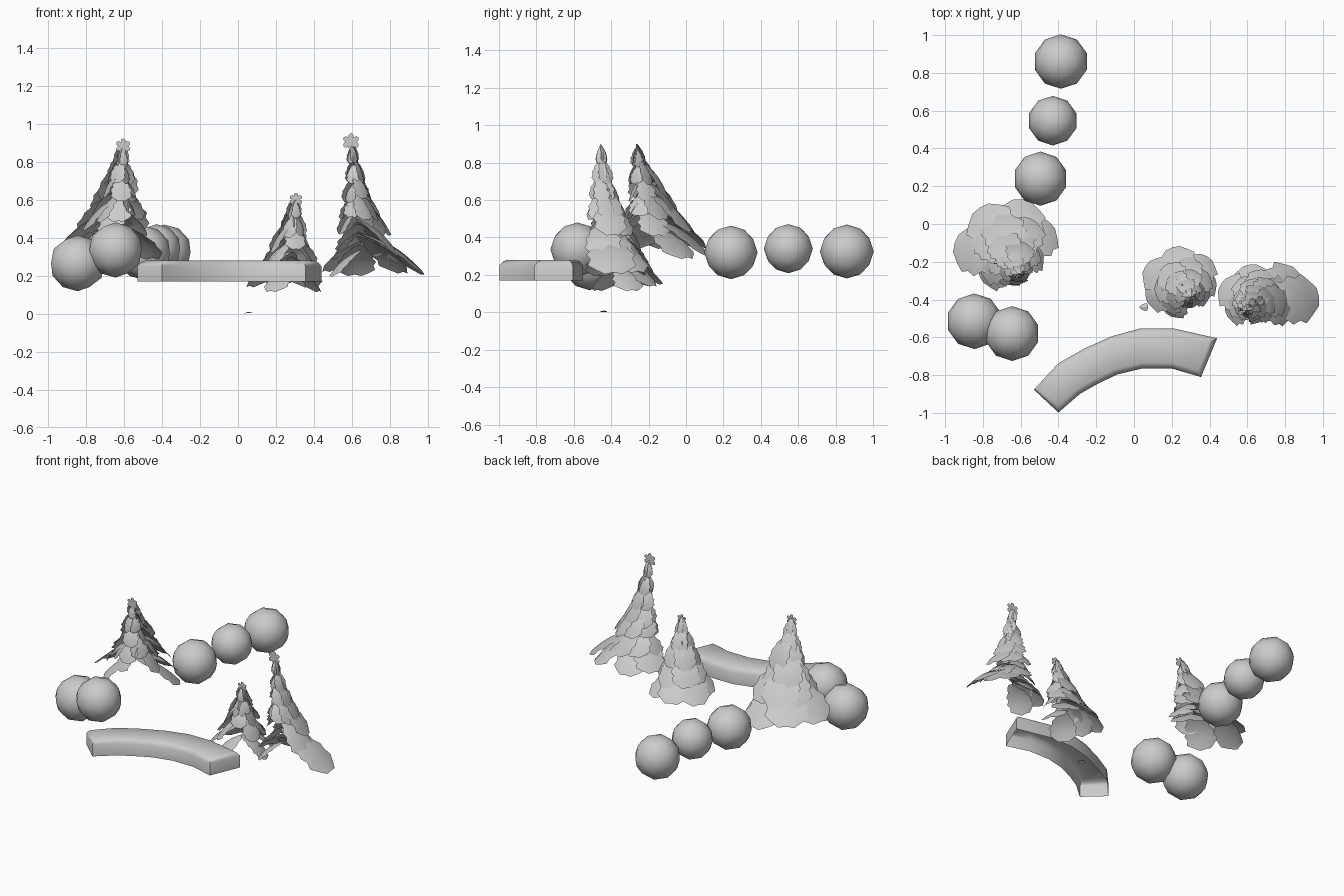
import bpy, bmesh, math, random
from mathutils import Vector

cube = bpy.data.objects.get("Cube")
if cube:
    bpy.data.objects.remove(cube)
rng = random.Random(4)

grey = bpy.data.materials.new("plain_grey")
grey.use_nodes = True
grey.diffuse_color = (0.6, 0.6, 0.6, 1)
grey.node_tree.nodes["Principled BSDF"].inputs["Base Color"].default_value = (0.6, 0.6, 0.6, 1)


def finish(bm, name, smooth=None):
    mesh = bpy.data.meshes.new(name)
    bm.to_mesh(mesh)
    bm.free()
    mesh.materials.append(grey)
    obj = bpy.data.objects.new(name, mesh)
    bpy.context.collection.objects.link(obj)
    if smooth:
        bpy.ops.object.select_all(action='DESELECT')
        obj.select_set(True)
        bpy.context.view_layer.objects.active = obj
        bpy.ops.object.shade_smooth_by_angle(angle=math.radians(smooth))


# Round bushes
def bush(name, x, y, z, r):
    bm = bmesh.new()
    bmesh.ops.create_icosphere(bm, subdivisions=2, radius=r)
    bmesh.ops.translate(bm, verts=bm.verts, vec=(x, y, z))
    finish(bm, name, 60)


for i, spot in enumerate([(-.387, .86, .325, .144), (-.43, .547, .34, .131), (-.495, .24, .32, .143),
                          (-.845, -.515, .265, .147), (-.645, -.58, .335, .145)]):
    bush(f"round_bush_{i + 1}", *spot)

# Curved bank: shell with a chamfered top, open underneath
back = [(-.53, -.877), (-.40, -.737), (-.26, -.658), (-.117, -.594), (.037, -.552), (.207, -.552), (.44, -.605)]
front = [(-.40, -.998), (-.287, -.90), (-.20, -.85), (-.09, -.797), (.042, -.765), (.20, -.765), (.355, -.81)]
bm = bmesh.new()
rows = [[bm.verts.new((*p, z)) for p in line] for line, z in
        ((front, .17), (front, .25), (back, .25), (back, .17))]
for a, b in zip(rows, rows[1:]):
    for i in range(len(front) - 1):
        bm.faces.new((a[i], a[i + 1], b[i + 1], b[i]))
for end in (0, -1):
    bm.faces.new([row[end] for row in rows])
bmesh.ops.recalc_face_normals(bm, faces=bm.faces)
for thickness, depth in ((.012, .018), (.018, .012)):
    height = max(v.co.z for v in bm.verts) - .001
    top = [f for f in bm.faces if all(v.co.z > height for v in f.verts)]
    bmesh.ops.inset_region(bm, faces=top, thickness=thickness, depth=depth, use_even_offset=True)
finish(bm, "curved_bank", 50)


# Scalloped leaf sheet drooping from root to tip
def leaf(bm, root, tip, width):
    along = tip - root
    side = along.cross(Vector((0, 0, 1))).normalized()
    up = side.cross(along).normalized()
    steps = 9
    ribs = []
    for i in range(steps + 1):
        t = i / steps
        half = width * (.2 + .8 * math.sin(math.pi * min(t, .7) / 1.4))
        if t > .7:
            half *= math.sqrt(max(0, 1 - ((t - .7) / .32) ** 2))
        half *= 1 + (.1 if i % 2 else -.08) * rng.uniform(.6, 1.2)
        mid = root + along * t + up * along.length * .08 * math.sin(math.pi * t)
        drop = up * half * .25
        ribs.append([bm.verts.new(mid - side * half - drop), bm.verts.new(mid),
                     bm.verts.new(mid + side * half - drop)])
    for a, b in zip(ribs, ribs[1:]):
        for k in (0, 1):
            bm.faces.new((a[k], a[k + 1], b[k + 1], b[k]))


# Flat star with six rounded lobes
def star(name, x, y, z, r):
    bm = bmesh.new()
    points = 48
    ring = []
    for i in range(points):
        a = 2 * math.pi * i / points
        d = r * (.6 + .4 * abs(math.cos(3 * (a - math.pi / 2))) ** .7)
        ring.append(bm.verts.new((x + d * math.cos(a), y, z + d * math.sin(a))))
    bm.faces.new(ring)
    bmesh.ops.solidify(bm, geom=bm.faces[:], thickness=.006)
    finish(bm, name)


# Leaning tree: tiers of leaves over an offset ellipse, slim sideways and flaring into a skirt
def tree(name, top, base, radii, z_base, tiers, star_r, slim, open_angle):
    bm = bmesh.new()
    apex, foot = Vector(top), Vector((*base, z_base))
    height = apex.z - z_base
    for tier in range(tiers):
        s = (tier + 1) / tiers
        flare = slim * s + (1 - slim) * s ** 5
        count = 5 if tier < 3 else 7
        for k in range(count):
            a = 2 * math.pi * (k + .5 * (tier % 2)) / count + rng.uniform(-.15, .15)
            # the lowest tiers are open on one side
            if s > .7 and math.cos(a - math.radians(open_angle)) > .72:
                continue
            spread = rng.uniform(.92, 1.03)
            tip = apex.lerp(foot, (flare + s) / 2)
            tip.x += radii[0] * flare * spread * math.cos(a)
            tip.y += radii[1] * s * spread * math.sin(a)
            tip.z = apex.z - height * s + rng.uniform(-.03, .04) * s
            root = apex.lerp(foot, s * .4)
            out = math.hypot(tip.x - root.x, tip.y - root.y)
            root.z = min(apex.z + .03, tip.z + .06 + out * (1.5 - 1.05 * s))
            leaf(bm, root, tip, (tip - root).length * .2 + .1 * s * (radii[0] + radii[1]))
    finish(bm, name, 50)
    star(name + "_star", apex.x, apex.y, apex.z + star_r * .3, star_r)


tree("right_tall_tree", (.595, -.46, .89), (.71, -.375), (.265, .17), .2, 7, .045, .65, -90)
tree("left_tree", (-.605, -.275, .87), (-.675, -.09), (.27, .23), .32, 6, .04, .65, -48)
tree("small_tree", (.305, -.39, .59), (.24, -.305), (.205, .185), .14, 5, .035, .9, -65)

# Loose leaf on the ground
bm = bmesh.new()
leaf(bm, Vector((.03, -.44, .004)), Vector((.075, -.44, .012)), .02)
bmesh.ops.translate(bm, verts=bm.verts, vec=(0, 0, -min(v.co.z for v in bm.verts)))
finish(bm, "fallen_leaf")
